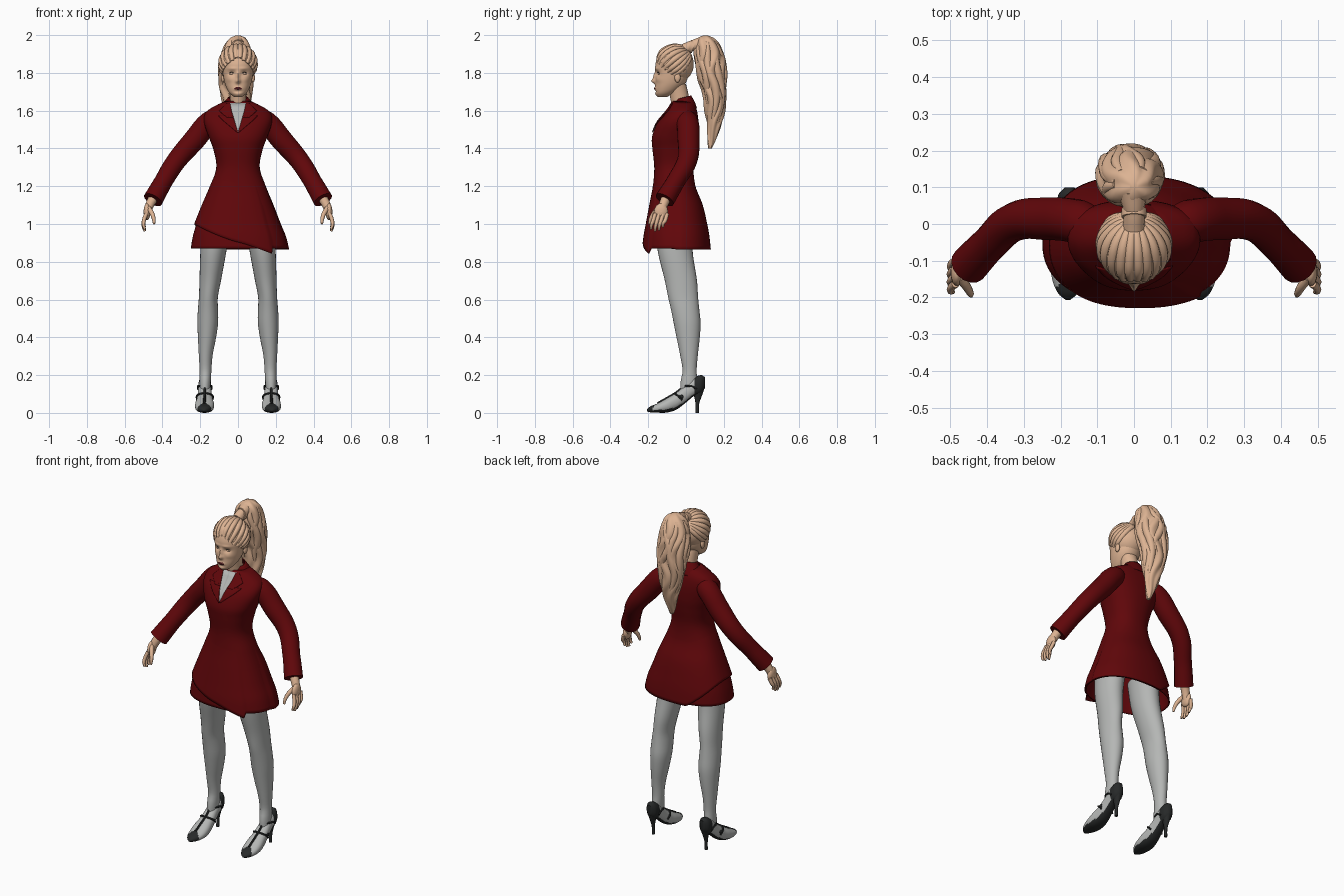
import bpy, bmesh, math, random
from mathutils import Vector, Matrix

random.seed(4)
if "Cube" in bpy.data.objects:
    bpy.data.objects.remove(bpy.data.objects["Cube"], do_unlink=True)
parts = []


def material(name, rgb):
    m = bpy.data.materials.new(name)
    m.use_nodes = True
    m.diffuse_color = (*rgb, 1)
    m.node_tree.nodes["Principled BSDF"].inputs["Base Color"].default_value = (*rgb, 1)
    return m


RED = material("dark red cloth", (.118, .002, .003))
SKIN = material("skin and hair", (.72, .45, .29))
GREY = material("light grey", (.46, .47, .46))
BLACK = material("black leather", (.02, .022, .022))
LIPS = material("dark lips", (.06, .008, .01))


def finish(name, mesh, mat, mirror=False, thick=0):
    """Link a mesh, give it a colour and optional mirror and thickness."""
    ob = bpy.data.objects.new(name, mesh)
    bpy.context.collection.objects.link(ob)
    mesh.materials.clear()
    mesh.materials.append(mat)
    if thick:
        ob.modifiers.new("thickness", "SOLIDIFY").thickness = thick
    if mirror:
        ob.modifiers.new("mirror", "MIRROR")
    parts.append(ob)
    return ob


def from_bmesh(name, bm, mat, **kw):
    bmesh.ops.recalc_face_normals(bm, faces=bm.faces)
    mesh = bpy.data.meshes.new(name)
    bm.to_mesh(mesh)
    bm.free()
    return finish(name, mesh, mat, **kw)


def sample(rows, t):
    """Smooth cubic reading of (t, half width, low, high, centre) rows."""
    t = min(max(t, rows[0][0]), rows[-1][0])
    i = max(k for k in range(len(rows) - 1) if rows[k][0] <= t)
    p, q = rows[i], rows[i + 1]
    o, r = rows[max(i - 1, 0)], rows[min(i + 2, len(rows) - 1)]
    h = q[0] - p[0]
    u = (t - p[0]) / h
    out = []
    for k in range(1, 5):
        m0 = (q[k] - o[k]) / (q[0] - o[0]) * h
        m1 = (r[k] - p[k]) / (r[0] - p[0]) * h
        out.append((2*u**3 - 3*u*u + 1) * p[k] + (u**3 - 2*u*u + u) * m0
                   + (3*u*u - 2*u**3) * q[k] + (u**3 - u*u) * m1)
    return out


def surf(rows, t, a, e=2, off=0, axis="z"):
    hw, lo, hi, xc = sample(rows, t)
    c, s = math.cos(a), math.sin(a)
    x = xc + math.copysign(abs(c) ** (2 / e), c) * (hw + off)
    w = (lo + hi) / 2 + math.copysign(abs(s) ** (2 / e), s) * ((hi - lo) / 2 + off)
    return Vector((x, w, t)) if axis == "z" else Vector((x, t, w))


def skin_grid(name, n, steps, point, mat, caps=True, keep=None, **kw):
    """Closed rings of n points, bridged from the first to the last."""
    bm = bmesh.new()
    rings = [[bm.verts.new(point(j / steps, 2 * math.pi * i / n)) for i in range(n)]
             for j in range(steps + 1)]
    for lower, upper in zip(rings, rings[1:]):
        for i in range(n):
            k = (i + 1) % n
            bm.faces.new((lower[i], lower[k], upper[k], upper[i]))
    if caps:
        bm.faces.new(rings[0])
        bm.faces.new(rings[-1])
    if keep:
        bad = [f for f in bm.faces if not keep(f.calc_center_median())]
        bmesh.ops.delete(bm, geom=bad, context="FACES")
    return from_bmesh(name, bm, mat, **kw)


def loft(name, rows, mat, n=24, steps=24, e=2, axis="z", tweak=None, **kw):
    def point(f, a):
        t = rows[0][0] + f * (rows[-1][0] - rows[0][0])
        p = surf(rows, t, a, e, 0, axis)
        return tweak(p, a) if tweak else p
    return skin_grid(name, n, steps, point, mat, **kw)


def tube(name, pts, mat, res=3, mirror=False):
    """Tapered round tube through (x, y, z, radius) points."""
    cu = bpy.data.curves.new(name, "CURVE")
    cu.dimensions, cu.bevel_depth, cu.bevel_resolution = "3D", 1, res
    cu.resolution_u, cu.use_fill_caps = 6, True
    sp = cu.splines.new("BEZIER")
    sp.bezier_points.add(len(pts) - 1)
    for b, p in zip(sp.bezier_points, pts):
        b.co, b.radius = p[:3], p[3]
        b.handle_left_type = b.handle_right_type = "AUTO"
    ob = bpy.data.objects.new(name, cu)
    bpy.context.collection.objects.link(ob)
    bpy.context.view_layer.update()
    mesh = bpy.data.meshes.new_from_object(ob.evaluated_get(bpy.context.evaluated_depsgraph_get()))
    bpy.data.objects.remove(ob)
    return finish(name, mesh, mat, mirror=mirror)


def ball(name, centre, size, mat, seg=16, low=None, **kw):
    """Ellipsoid; verts below the height low(y) are cut away."""
    bm = bmesh.new()
    bmesh.ops.create_uvsphere(bm, u_segments=seg, v_segments=seg // 2, radius=1)
    for v in bm.verts:
        v.co = Vector(c + s * d for c, s, d in zip(centre, size, v.co))
    if low:
        bad = [v for v in bm.verts if v.co.z < low(v.co.y)]
        bmesh.ops.delete(bm, geom=bad, context="VERTS")
    return from_bmesh(name, bm, mat, **kw)


def paint(ob, mat, rule):
    ob.data.materials.append(mat)
    for f in ob.data.polygons:
        if rule(f.center, f.normal):
            f.material_index = 1


# Coat body and skirt
TORSO = [(.82, .262, -.222, .122, .005), (.93, .243, -.215, .115, .003), (1, .22, -.205, .105, 0),
         (1.1, .185, -.19, .085, 0), (1.2, .147, -.175, .05, 0), (1.3, .115, -.168, .04, 0),
         (1.4, .132, -.178, .055, 0), (1.46, .155, -.18, .064, 0), (1.54, .18, -.15, .066, 0),
         (1.59, .172, -.11, .06, 0), (1.62, .132, -.088, .052, 0), (1.65, .07, -.072, .035, 0)]
E = 2.3
skin_grid("coat_body", 64, 48, lambda f, a: surf(TORSO, .87 + f * .78, a, E), RED,
          caps=False, thick=.006)


# Overlapping front panel with a slanted hem
def wrap_point(f, a):
    c, s = math.cos(a), math.sin(a)
    if s < 0:
        hem = 1 - .16 * (c + 1) / 1.65 if c < .65 else .87
    else:
        hem = .865 + .135 * max(0, (-c - .3) / .7)
    off = .012 if c < .65 or s > 0 else .004
    return surf(TORSO, hem + f * (1.32 - hem), a, E, off * (1 - f) - .004 * f)


skin_grid("coat_wrap", 96, 24, wrap_point, RED, caps=False, thick=.005)


# Shirt and lapels draped over the chest
def drape(name, rows, mat, off):
    bm = bmesh.new()
    grid = []
    for (z0, a0, b0), (z1, a1, b1) in zip(rows, rows[1:]):
        for j in range(7):
            u = j / 6
            z, a, b = z0 + (z1 - z0) * u, a0 + (a1 - a0) * u, b0 + (b1 - b0) * u
            line = []
            for i in range(7):
                x = a + (b - a) * i / 6
                hw, lo, hi, _ = sample(TORSO, z)
                k = (1 - min(1, x / hw) ** E) ** (1 / E)
                line.append(bm.verts.new((x, (lo + hi) / 2 - (hi - lo) / 2 * k - off, z)))
            grid.append(line)
    for p, q in zip(grid, grid[1:]):
        for i in range(6):
            bm.faces.new((p[i], p[i + 1], q[i + 1], q[i]))
    bmesh.ops.remove_doubles(bm, verts=bm.verts, dist=.0003)
    return from_bmesh(name, bm, mat, mirror=True, thick=.004)


drape("shirt", [(1.49, 0, .002), (1.64, 0, .045)], GREY, .004)
drape("lapels", [(1.485, 0, .004), (1.545, .018, .075), (1.575, .026, .105)], RED, .007)
drape("collar_points", [(1.565, .024, .06), (1.6, .034, .1), (1.64, .042, .06)], RED, .007)
loft("collar", [(1.605, .125, -.097, .058, 0), (1.64, .088, -.08, .047, 0), (1.68, .052, -.055, .027, 0)],
     RED, 48, 8, caps=False, thick=.005, keep=lambda c: c.y > -.03 or abs(c.x) > .035,
     tweak=lambda p, a: p + Vector((0, 0, (p.y - .025) * .25)))

# Sleeves and hands
tube("sleeves", [(.095, -.012, 1.565, .048), (.15, .006, 1.538, .06), (.233, .014, 1.443, .059),
                 (.325, .006, 1.336, .053), (.395, -.055, 1.225, .049), (.45, -.113, 1.128, .053)],
     RED, 6, True)
tube("wrists", [(.44, -.1, 1.15, .027), (.468, -.12, 1.1, .024), (.482, -.13, 1.06, .02)], SKIN, 3, True)
ball("palms", (.482, -.132, 1.065), (.018, .037, .045), SKIN, mirror=True)
for i, name in enumerate(("index", "middle", "ring", "little")):
    y, drop = -.163 + .021 * i, (.01, 0, .005, .02)[i]
    tube(name + "_fingers", [(.486, y, 1.055, .011), (.499, y - .012, 1.015, .0105),
                             (.5, y - .02, .985 + drop, .009), (.493, y - .022, .962 + drop, .006)],
         SKIN, 2, True)
tube("thumbs", [(.475, -.145, 1.085, .014), (.455, -.172, 1.055, .012), (.446, -.188, 1.025, .01),
                (.444, -.195, 1.0, .006)], SKIN, 2, True)

# Legs
loft("legs", [(.1, .027, -.03, .055, .176), (.17, .03, -.028, .06, .174), (.22, .031, -.018, .056, .172),
              (.3, .036, -.03, .062, .171), (.4, .048, -.05, .073, .164), (.48, .055, -.066, .077, .16),
              (.55, .053, -.08, .07, .159), (.61, .05, -.094, .064, .157), (.7, .057, -.112, .058, .147),
              (.86, .069, -.15, .035, .13), (1, .075, -.16, .04, .115)], GREY, 28, 40, mirror=True)

# High heeled shoes
SHOE = [(-.207, .006, .008, .018, .18), (-.19, .026, .003, .034, .18), (-.15, .045, .001, .05, .178),
        (-.1, .05, .002, .078, .177), (-.05, .043, .018, .108, .176), (0, .036, .055, .15, .176),
        (.04, .034, .088, .185, .176), (.08, .03, .105, .2, .176), (.1, .012, .13, .19, .176)]
shoe = loft("shoes", SHOE, GREY, 36, 50, 2.3, "y", mirror=True)
paint(shoe, BLACK, lambda c, n: c.y + abs(c.x - .178) < -.138 or c.y > .045 or n.z < -.55)
loft("heels", [(0, .009, .05, .068, .176), (.05, .009, .05, .07, .176), (.09, .015, .042, .084, .176),
               (.125, .026, .03, .096, .176)], BLACK, 16, 12, mirror=True)


def shoe_strap(name, y0, lean):
    pts = []
    for i in range(9):
        a = math.pi * (i / 8 * 1.2 - .1)
        p = surf(SHOE, y0 + lean * (1 - math.sin(a)), a, 2.3, .002, "y")
        pts.append((*p, .006))
    tube(name, pts, BLACK, 1, True)


shoe_strap("instep_straps", -.06, .03)
shoe_strap("ankle_straps", -.01, .05)
tube("centre_straps", [(*surf(SHOE, y, math.pi / 2, 2.3, .001, "y"), .007)
                       for y in (-.15, -.1, -.05, -.01)], BLACK, 1, True)
ball("buckles", (.216, -.025, .085), (.006, .012, .012), BLACK, 8, mirror=True)


# Head with sculpted face
def face(p, a):
    def bump(cx, cz, sx, sz):
        return math.exp(-((abs(p.x) - cx) / sx) ** 2 - ((p.z - cz) / sz) ** 2)
    if p.y < -.07:
        p.y += (.011 * bump(.033, 1.797, .018, .012) - .018 * bump(0, 1.756, .012, .012)
                - .012 * bump(0, 1.78, .009, .024) - .006 * bump(0, 1.717, .02, .008)
                - .004 * bump(.03, 1.823, .025, .008) - .004 * bump(.045, 1.765, .02, .015)
                + .004 * bump(0, 1.702, .02, .006) - .004 * bump(0, 1.685, .018, .01))
    return p


head = loft("head", [(1.672, .02, -.148, -.1, 0), (1.69, .042, -.16, -.065, 0), (1.715, .058, -.163, -.03, 0),
                     (1.75, .071, -.162, 0, 0), (1.8, .08, -.161, .015, 0), (1.85, .084, -.161, .02, 0),
                     (1.9, .074, -.14, .01, 0), (1.935, .035, -.1, -.03, 0)],
            SKIN, 96, 80, 2.1, tweak=face)
paint(head, LIPS, lambda c, n: c.y < -.12 and (c.x / .021) ** 2 + ((c.z - 1.717) / .0075) ** 2 < 1)
ball("eyes", (.033, -.136, 1.796), (.014, .012, .008), SKIN, mirror=True)
tube("lashes", [(.02, -.147, 1.797, .001), (.032, -.149, 1.803, .0018), (.047, -.141, 1.798, .001)],
     BLACK, 1, True)
ball("ears", (.08, -.045, 1.775), (.01, .016, .026), SKIN, mirror=True)
loft("neck", [(1.58, .046, -.066, .02, 0), (1.64, .042, -.078, .02, 0), (1.7, .045, -.09, .01, 0),
              (1.74, .05, -.1, 0, 0)], SKIN, 24, 12)

# Swept back hair: a cap and flat locks fanning from the hairline to the tie
CAP, SIZE = Vector((0, -.06, 1.846)), Vector((.096, .101, .102))
ball("hair_cap", CAP, SIZE, SKIN, 64, lambda y: 1.72 + max(0, -.03 - y) * 1.25)
knot = Vector((0, .85, .7)).normalized()
for k in range(8):
    turn = .12 + .2 * k
    start = Vector((math.sin(turn), -math.cos(turn), .42 - .75 * turn)).normalized()
    pts = []
    for j in range(6):
        d = start.slerp(knot, j / 5) * (.93 + .015 * math.sin(j * 2 + k))
        pts.append((*(CAP + d * SIZE), .007 + .009 * math.sin(math.pi * (.15 + j * .15))))
    tube("swept_lock", pts, SKIN, 3, True)

# Ponytail and its tie
tube("ponytail_root", [(0, -.01, 1.925, .03), (0, .035, 1.945, .028), (-.005, .09, 1.955, .04)], SKIN, 5)
bm = bmesh.new()
bmesh.ops.create_cone(bm, segments=24, radius1=.034, radius2=.034, depth=.022, cap_ends=True,
                      matrix=Matrix.Translation((0, .03, 1.94)) @ Matrix.Rotation(1.3, 4, "X"))
from_bmesh("hair_tie", bm, SKIN)
TAIL = [(1.4, .01, .118, .136, .005), (1.45, .026, .113, .16, 0), (1.52, .045, .112, .186, -.003),
        (1.6, .062, .1, .205, -.006), (1.7, .08, .09, .21, -.01), (1.8, .087, .06, .21, -.012),
        (1.88, .082, .048, .2, -.01), (1.95, .065, .045, .175, -.005), (1.985, .04, .065, .145, 0),
        (1.998, .012, .09, .115, 0)]


def waves(p, a):
    _, lo, hi, xc = sample(TAIL, p.z)
    mid = Vector((xc, (lo + hi) / 2, p.z))
    return mid + (p - mid) * (1 + .08 * math.sin(6 * a + 2.5 * math.sin(p.z * 22)))


loft("ponytail", TAIL, SKIN, 72, 60, tweak=waves)
for k in range(9):
    a, end = k * 2 * math.pi / 9, random.uniform(1.47, 1.62)
    sway, phase = random.uniform(.2, .35), random.uniform(0, 6)
    pts = []
    for j in range(9):
        f = j / 8
        p = surf(TAIL, 1.965 + (end - 1.965) * f, a + sway * math.sin(phase + 9 * f), 2, -.014)
        pts.append((*p, .005 + .019 * math.sin(math.pi * min(1, f * .85 + .12))))
    tube("ponytail_lock", pts, SKIN, 4)

# Smooth shading with sharp creases kept
bpy.ops.object.select_all(action="DESELECT")
for ob in parts:
    ob.select_set(True)
bpy.context.view_layer.objects.active = parts[0]
bpy.ops.object.shade_smooth_by_angle(angle=math.radians(50))
